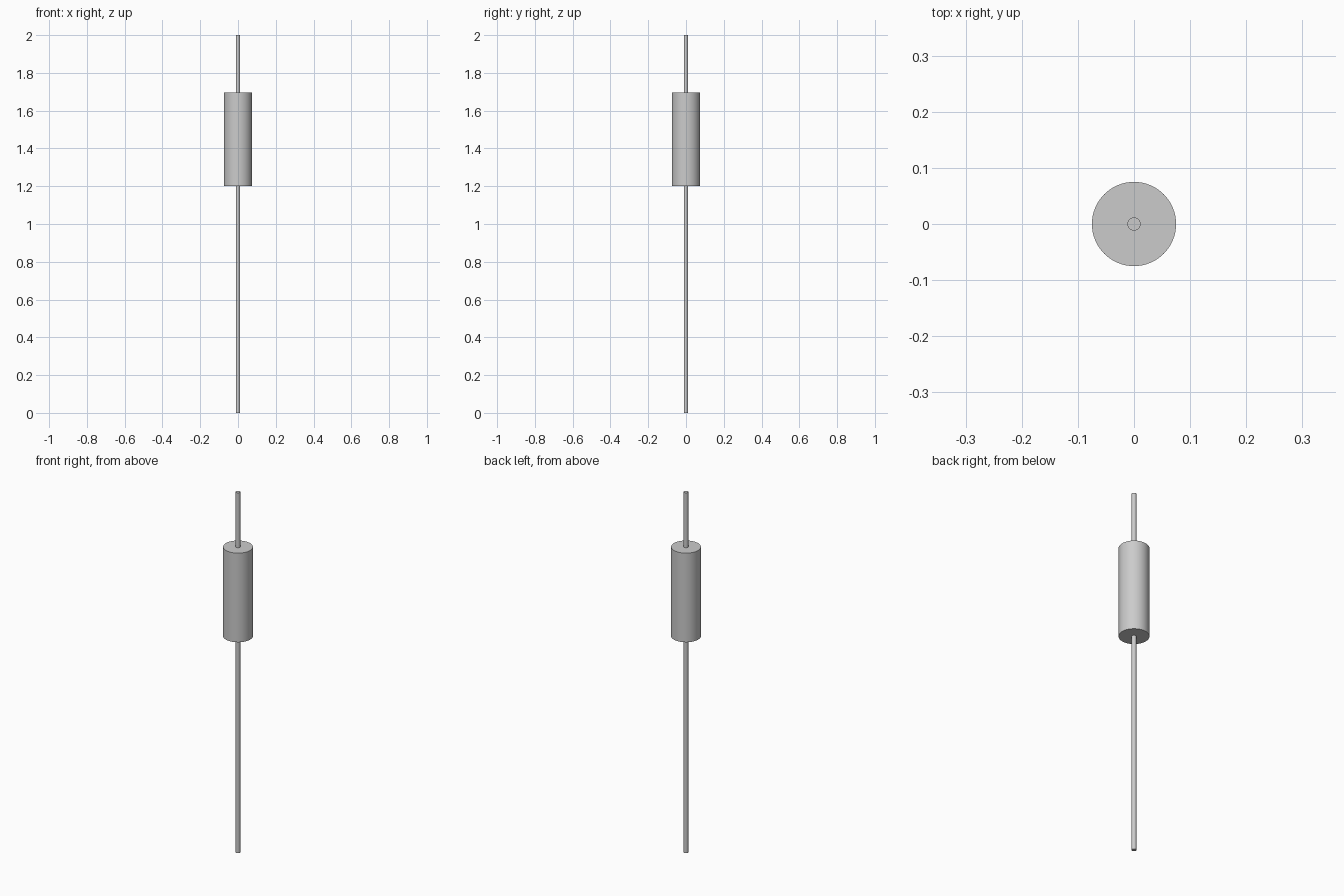
import bpy
import math

if "Cube" in bpy.data.objects:
    bpy.data.objects.remove(bpy.data.objects["Cube"])


def cylinder(name, radius, z0, z1, sides):
    bpy.ops.mesh.primitive_cylinder_add(vertices=sides, radius=radius, depth=z1 - z0,
                                        location=(0, 0, (z0 + z1) / 2))
    ob = bpy.context.object
    ob.name = name
    bpy.ops.object.shade_smooth_by_angle(angle=math.radians(35))
    return ob


BODY_BOTTOM, BODY_TOP = 1.2, 1.695
LEAD_RADIUS = 0.0117

# Cylindrical component body
cylinder("body", 0.075, BODY_BOTTOM, BODY_TOP, 64)

# Long lower lead and short upper lead, meeting the body end faces
cylinder("lower_lead", LEAD_RADIUS, 0.0, BODY_BOTTOM, 32)
cylinder("upper_lead", LEAD_RADIUS, BODY_TOP, 2.0, 32)
